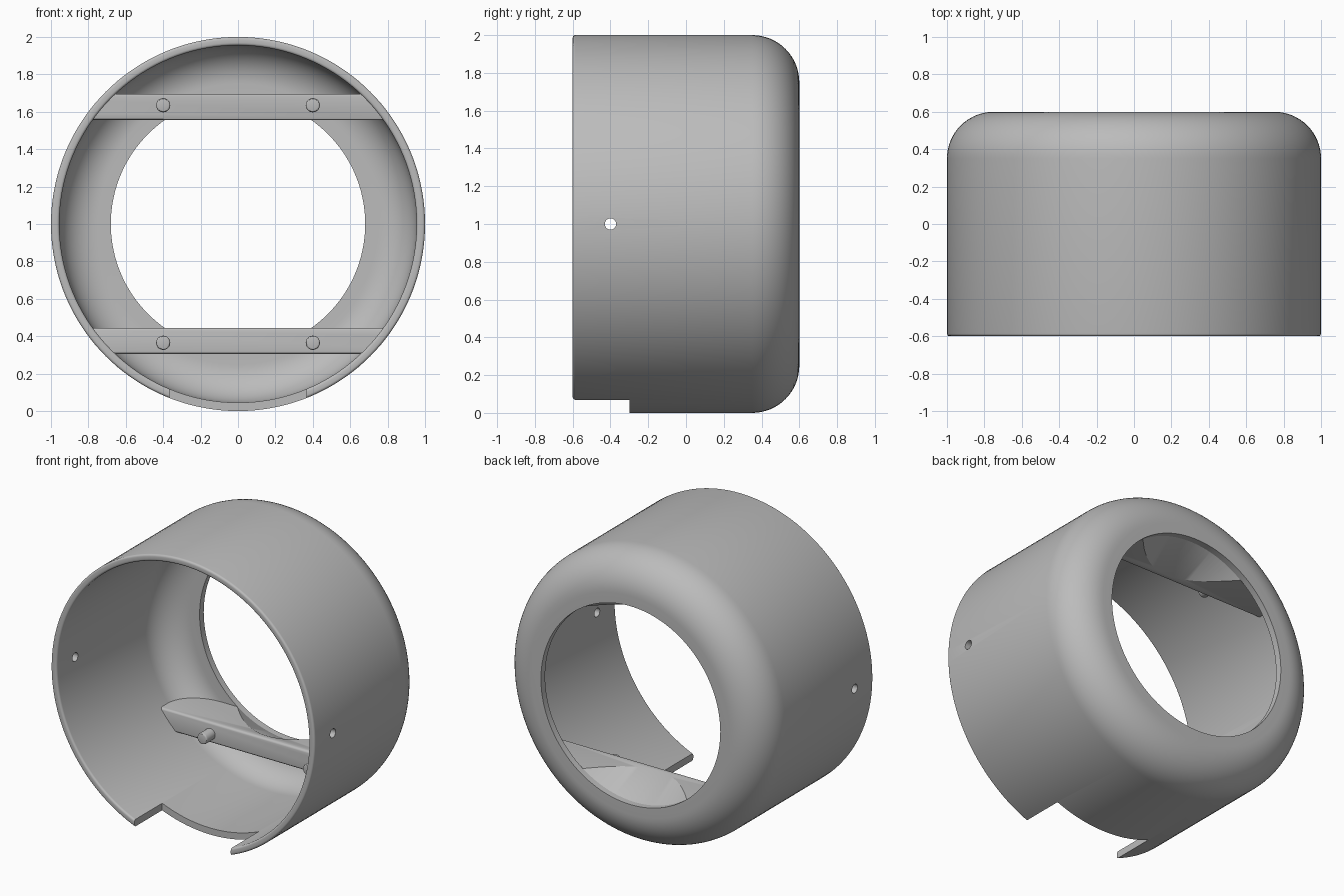
import bpy, bmesh, math
from mathutils import Matrix, Vector

start = bpy.data.objects.get("Cube")
if start:
    bpy.data.objects.remove(start, do_unlink=True)

grey = bpy.data.materials.new("plain_grey")
grey.use_nodes = True
colour = (0.5, 0.5, 0.5, 1)
grey.diffuse_color = colour
grey.node_tree.nodes["Principled BSDF"].inputs["Base Color"].default_value = colour

CENTRE = Vector((0, 0, 1))
SEGMENTS = 144


def make_object(name, bm):
    bmesh.ops.recalc_face_normals(bm, faces=bm.faces)
    mesh = bpy.data.meshes.new(name)
    bm.to_mesh(mesh)
    bm.free()
    mesh.materials.append(grey)
    obj = bpy.data.objects.new(name, mesh)
    bpy.context.collection.objects.link(obj)
    return obj


def lathe(name, profile):
    """Spin a closed (radius, y) profile round the y axis through CENTRE."""
    bm = bmesh.new()
    rings = []
    for i in range(SEGMENTS):
        a = math.tau * i / SEGMENTS
        rings.append([bm.verts.new((r * math.cos(a), y, 1 + r * math.sin(a)))
                      for r, y in profile])
    n = len(profile)
    for i, ring in enumerate(rings):
        nxt = rings[(i + 1) % SEGMENTS]
        for j in range(n):
            k = (j + 1) % n
            bm.faces.new((ring[j], ring[k], nxt[k], nxt[j]))
    bmesh.ops.remove_doubles(bm, verts=bm.verts, dist=1e-5)
    bmesh.ops.dissolve_degenerate(bm, edges=bm.edges, dist=1e-6)
    return make_object(name, bm)


def box(name, low, high):
    bm = bmesh.new()
    low, high = Vector(low), Vector(high)
    size = Matrix.Diagonal((*(high - low), 1))
    bmesh.ops.create_cube(bm, size=1, matrix=Matrix.Translation((low + high) / 2) @ size)
    return make_object(name, bm)


def cylinder(name, radius, length, place, axis, sides=32):
    bm = bmesh.new()
    turn = Vector((0, 0, 1)).rotation_difference(Vector(axis)).to_matrix().to_4x4()
    bmesh.ops.create_cone(bm, cap_ends=True, segments=sides, radius1=radius,
                          radius2=radius, depth=length,
                          matrix=Matrix.Translation(place) @ turn)
    return make_object(name, bm)


def activate(obj):
    bpy.ops.object.select_all(action='DESELECT')
    obj.select_set(True)
    bpy.context.view_layer.objects.active = obj


def boolean(obj, cutter, operation):
    """Apply a boolean and throw the cutter away."""
    mod = obj.modifiers.new("cut", 'BOOLEAN')
    mod.operation, mod.object, mod.solver = operation, cutter, 'EXACT'
    activate(obj)
    bpy.ops.object.modifier_apply(modifier=mod.name)
    bpy.data.objects.remove(cutter, do_unlink=True)


def bevel(obj, width, test, segments=3):
    """Round the edges that pass the test."""
    bm = bmesh.new()
    bm.from_mesh(obj.data)
    bmesh.ops.bevel(bm, geom=[e for e in bm.edges if test(e)], offset=width,
                    segments=segments, profile=0.5, affect='EDGES')
    bm.to_mesh(obj.data)
    bm.free()


def smooth(obj):
    activate(obj)
    bpy.ops.object.shade_smooth_by_angle(angle=math.radians(30))


def arc(r, y, radius, first, last, steps):
    angles = [math.radians(first + (last - first) * i / steps) for i in range(steps + 1)]
    return [(r + radius * math.cos(a), y + radius * math.sin(a)) for a in angles]


# Shell: round tube, rolled over at the back to a smaller opening
rim = 0.014
profile = (arc(0.955 + rim, -0.6 + rim, rim, 180, 270, 4)
           + arc(1 - rim, -0.6 + rim, rim, 270, 360, 4)
           + arc(0.75, 0.35, 0.25, 0, 90, 16)
           + [(0.68, 0.6), (0.68, 0.555)]
           + arc(0.75, 0.35, 0.205, 90, 0, 16))
shell = lathe("shell", profile)

# Notch at the front bottom and a screw hole through each side
boolean(shell, box("notch_cutter", (-0.365, -0.8, -0.2), (0.365, -0.3, 0.3)), 'DIFFERENCE')
boolean(shell, cylinder("hole_cutter", 0.03, 3, (0, -0.4, 1), (1, 0, 0)), 'DIFFERENCE')
smooth(shell)

# Cross bars: trimmed to the shell, scooped out towards the back opening
BAR_FRONT = 0.27
for side, label in ((1, "upper"), (-1, "lower")):
    near, far = sorted((1 + side * 0.555, 1 + side * 0.695))
    bar = box(label + "_bar", (-1.1, BAR_FRONT, near), (1.1, 0.58, far))
    bevel(bar, 0.014, lambda e: all(v.co.y < BAR_FRONT + 0.001 for v in e.verts)
          and abs(e.verts[0].co.x - e.verts[1].co.x) > 1)
    limit = lathe("limit", [(0, 0), (0.975, 0)] + arc(0.75, 0.35, 0.225, 0, 90, 16)
                  + [(0, 0.575)])
    boolean(bar, limit, 'INTERSECT')
    scoop = lathe("scoop", [(0, 0.2), (0.499, 0.2), (0.754, 0.7), (0, 0.7)])
    boolean(bar, scoop, 'DIFFERENCE')
    smooth(bar)

    # Two round pegs on the front of each bar
    for x, hand in ((0.4, "left"), (-0.4, "right")):
        peg = cylinder(f"{label}_{hand}_peg", 0.038, 0.13,
                       (x, BAR_FRONT - 0.025, 1 + side * 0.635), (0, -1, 0))
        tip = BAR_FRONT - 0.089
        bevel(peg, 0.01, lambda e: all(v.co.y < tip for v in e.verts))
        smooth(peg)
